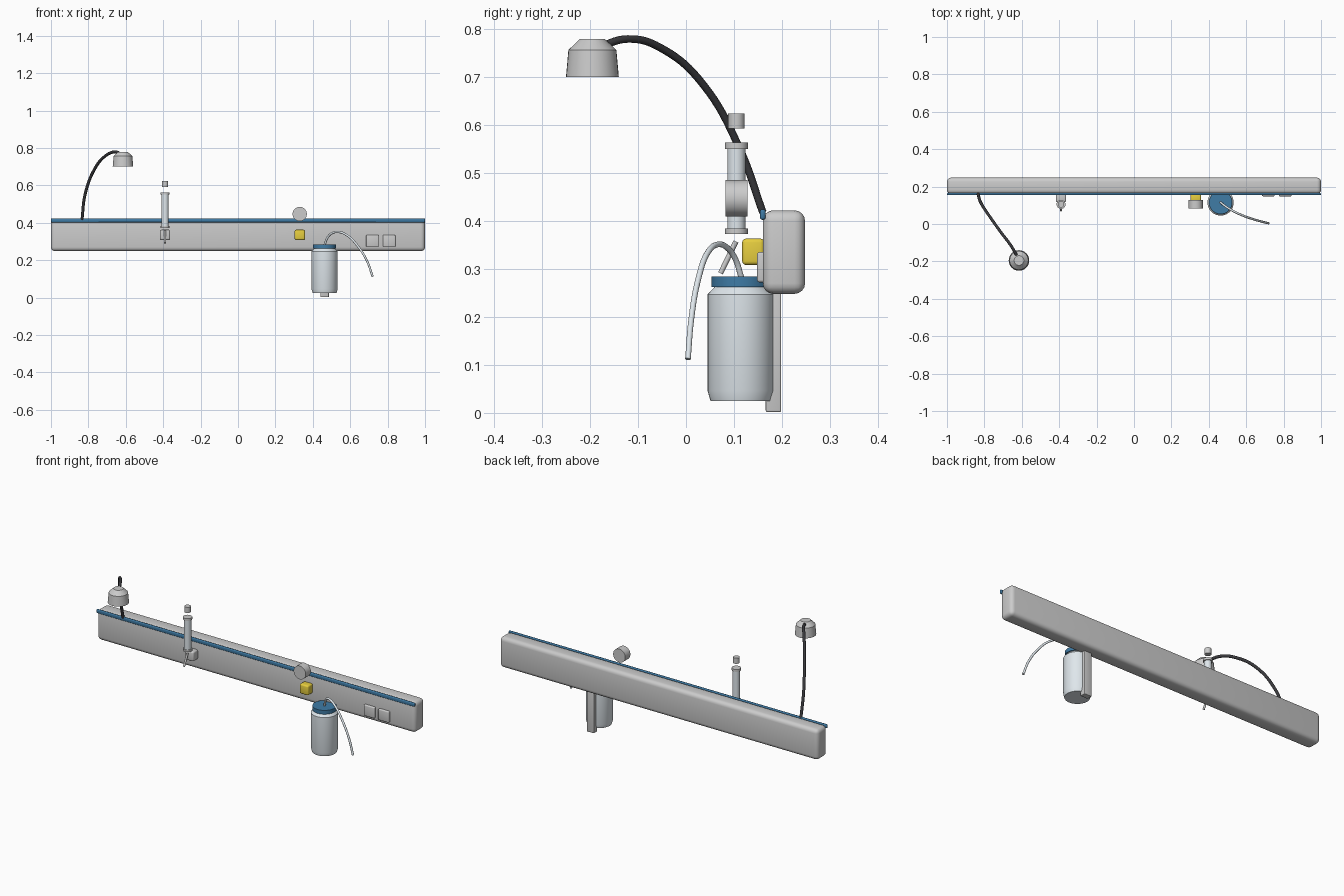
import bpy, bmesh, math
from mathutils import Vector

if "Cube" in bpy.data.objects:
    bpy.data.objects.remove(bpy.data.objects["Cube"])


def material(name, rgb):
    m = bpy.data.materials.new(name)
    m.diffuse_color = (*rgb, 1)
    m.use_nodes = True
    m.node_tree.nodes["Principled BSDF"].inputs["Base Color"].default_value = m.diffuse_color
    return m


BLUE = material("blue", (0.05, 0.20, 0.38))
YELLOW = material("yellow", (0.80, 0.62, 0.05))
CLEAR = material("clear_plastic", (0.74, 0.80, 0.84))
DARK = material("dark_rubber", (0.04, 0.04, 0.045))


def finish(ob, mat=None, angle=35):
    if mat:
        ob.data.materials.append(mat)
    bpy.ops.object.select_all(action='DESELECT')
    ob.select_set(True)
    bpy.context.view_layer.objects.active = ob
    bpy.ops.object.shade_smooth_by_angle(angle=math.radians(angle))
    return ob


def from_bmesh(name, bm):
    me = bpy.data.meshes.new(name)
    bm.to_mesh(me)
    bm.free()
    ob = bpy.data.objects.new(name, me)
    bpy.context.collection.objects.link(ob)
    return ob


def box(name, lo, hi, bevel=0.0, mat=None, segments=3):
    lo, hi = Vector(lo), Vector(hi)
    bm = bmesh.new()
    bmesh.ops.create_cube(bm, size=1)
    bmesh.ops.scale(bm, vec=hi - lo, verts=bm.verts)
    bmesh.ops.translate(bm, vec=(lo + hi) / 2, verts=bm.verts)
    if bevel:
        bmesh.ops.bevel(bm, geom=bm.edges[:], offset=bevel, segments=segments,
                        profile=0.5, affect='EDGES')
    return finish(from_bmesh(name, bm), mat)


def lathe(name, profile, x, y, mat=None, sides=32):
    """Closed turned solid from (radius, z) pairs, bottom to top."""
    bm = bmesh.new()
    rings = [[bm.verts.new((x + r * math.cos(2 * math.pi * i / sides),
                            y + r * math.sin(2 * math.pi * i / sides), z))
              for i in range(sides)] for r, z in profile]
    for a, b in zip(rings, rings[1:]):
        for i in range(sides):
            j = (i + 1) % sides
            bm.faces.new((a[i], a[j], b[j], b[i]))
    bm.faces.new(rings[0][::-1])
    bm.faces.new(rings[-1])
    return finish(from_bmesh(name, bm), mat)


def rod(name, a, b, r, mat=None, sides=32):
    a, b = Vector(a), Vector(b)
    bm = bmesh.new()
    bmesh.ops.create_cone(bm, cap_ends=True, segments=sides, radius1=r,
                          radius2=r, depth=(b - a).length)
    ob = from_bmesh(name, bm)
    ob.location = (a + b) / 2
    ob.rotation_euler = (b - a).to_track_quat('Z', 'Y').to_euler()
    return finish(ob, mat)


def hose(name, points, r, mat):
    cu = bpy.data.curves.new(name, 'CURVE')
    cu.dimensions = '3D'
    cu.bevel_depth, cu.bevel_resolution = r, 4
    cu.resolution_u, cu.use_fill_caps = 8, True
    sp = cu.splines.new('BEZIER')
    sp.bezier_points.add(len(points) - 1)
    for bp, p in zip(sp.bezier_points, points):
        bp.co = p
        bp.handle_left_type = bp.handle_right_type = 'AUTO'
    ob = bpy.data.objects.new(name, cu)
    bpy.context.collection.objects.link(ob)
    bpy.ops.object.select_all(action='DESELECT')
    ob.select_set(True)
    bpy.context.view_layer.objects.active = ob
    bpy.ops.object.convert(target='MESH')
    return finish(bpy.context.view_layer.objects.active, mat)


# wall panel and accent rail
box("wall_panel", (-1, 0.160, 0.248), (1, 0.248, 0.422), 0.022, segments=4)
box("accent_rail", (-1, 0.154, 0.402), (1, 0.166, 0.424), 0.0055, BLUE)

# two switches
for i, x in enumerate((0.685, 0.775)):
    box(f"switch_{i + 1}", (x, 0.148, 0.272), (x + 0.067, 0.168, 0.335), 0.005)

# reading lamp on a flexible neck
hose("lamp_neck", [(-0.834, 0.160, 0.418), (-0.818, 0.112, 0.55),
                   (-0.768, 0.035, 0.685), (-0.711, -0.045, 0.756),
                   (-0.655, -0.120, 0.779), (-0.615, -0.192, 0.758)], 0.008, DARK)
lathe("lamp_head", [(0.055, 0.700), (0.050, 0.756), (0.026, 0.779)], -0.615, -0.195)

# oxygen flowmeter
FX, FY = -0.39, 0.105
box("flowmeter_connector", (FX - 0.027, 0.117, 0.308), (FX + 0.027, 0.163, 0.363), 0.008)
lathe("flowmeter_tube", [(0.019, 0.380), (0.019, 0.556)], FX, FY, CLEAR)
for name, z0, z1, r in (("lower_collar", 0.373, 0.384, 0.024),
                        ("upper_collar", 0.550, 0.563, 0.024),
                        ("flow_knob", 0.592, 0.624, 0.017)):
    lathe(name, [(r, z0), (r, z1)], FX, FY)
rod("outlet_nozzle", (FX, 0.104, 0.357), (FX, 0.072, 0.291), 0.0055)

# vacuum outlet and gauge
box("vacuum_outlet", (0.303, 0.117, 0.308), (0.358, 0.163, 0.363), 0.008, YELLOW)
rod("vacuum_gauge", (0.33, 0.082, 0.447), (0.33, 0.128, 0.447), 0.038)

# suction jar, lid, bracket and hose
JX, JY = 0.463, 0.115
box("jar_bracket", (JX - 0.023, 0.166, 0.002), (JX + 0.023, 0.198, 0.280), 0.003)
lathe("suction_jar", [(0.064, 0.025), (0.070, 0.046), (0.070, 0.247),
                      (0.055, 0.263)], JX, JY, CLEAR, 40)
lathe("jar_lid", [(0.062, 0.262), (0.062, 0.284)], JX, JY, BLUE, 40)
hose("suction_hose", [(0.463, 0.115, 0.283), (0.478, 0.103, 0.320),
                      (0.500, 0.087, 0.343), (0.535, 0.067, 0.351),
                      (0.580, 0.046, 0.335), (0.640, 0.025, 0.276),
                      (0.690, 0.011, 0.195), (0.720, 0.004, 0.112)], 0.006, CLEAR)
